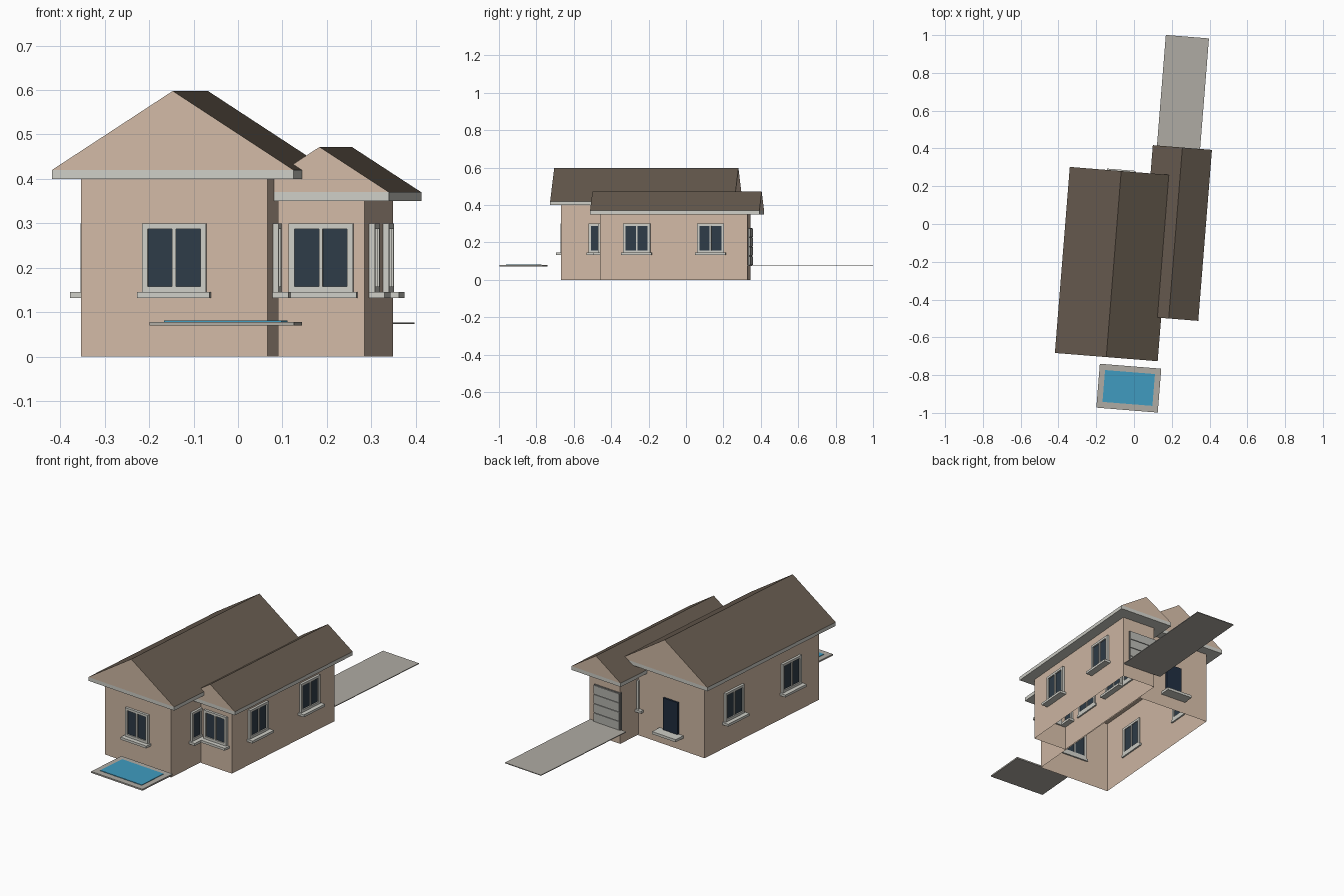
import bpy, bmesh, math
from mathutils import Matrix, Vector

if "Cube" in bpy.data.objects:
    bpy.data.objects.remove(bpy.data.objects["Cube"], do_unlink=True)


def material(name, r, g, b):
    m = bpy.data.materials.new(name)
    m.use_nodes = True
    m.diffuse_color = (r, g, b, 1)
    bsdf = next(n for n in m.node_tree.nodes if n.type == 'BSDF_PRINCIPLED')
    bsdf.inputs["Base Color"].default_value = (r, g, b, 1)
    return m


WALL = material("tan_wall", .64, .49, .38)
ROOF = material("brown_roof", .135, .105, .078)
TRIM = material("pale_trim", .62, .62, .57)
GLASS = material("dark_glass", .028, .045, .065)
PAVING = material("grey_paving", .43, .41, .37)
WATER = material("pool_water", .05, .33, .53)
DOOR = material("navy_door", .014, .026, .05)
GARAGE = material("garage_grey", .46, .46, .43)
GROOVE = material("groove_grey", .2, .2, .19)

# The whole plot is turned slightly about z
SITE = Matrix.Rotation(-.08, 4, 'Z')


def finish(name, bm, mats, place=Matrix()):
    bmesh.ops.recalc_face_normals(bm, faces=bm.faces)
    mesh = bpy.data.meshes.new(name)
    bm.to_mesh(mesh)
    bm.free()
    for m in mats:
        mesh.materials.append(m)
    ob = bpy.data.objects.new(name, mesh)
    ob.matrix_world = SITE @ place
    bpy.context.collection.objects.link(ob)
    return ob


def add_box(bm, x, y, z, index=0):
    """Box from (min, max) pairs; returns its faces."""
    size = Matrix.Diagonal((x[1] - x[0], y[1] - y[0], z[1] - z[0], 1))
    mid = Matrix.Translation((sum(x) / 2, sum(y) / 2, sum(z) / 2))
    verts = bmesh.ops.create_cube(bm, size=1, matrix=mid @ size)["verts"]
    faces = {f for v in verts for f in v.link_faces}
    for f in faces:
        f.material_index = index
    return faces


def box(name, x, y, z, mat):
    bm = bmesh.new()
    add_box(bm, x, y, z)
    return finish(name, bm, [mat])


def walls(name, x, y, top):
    """Wall shell, open underneath."""
    bm = bmesh.new()
    add_box(bm, x, y, (0, top))
    bm.normal_update()
    floor = [f for f in bm.faces if f.normal.z < -.5]
    bmesh.ops.delete(bm, geom=floor, context='FACES_ONLY')
    ob = finish(name, bm, [WALL])
    return ob


def gable_roof(name, x, y, eave, ridge):
    """Gable prism: brown slopes, wall-coloured ends, on a pale eave slab."""
    box(name + "_eave", x, y, (eave - .02, eave), TRIM)
    bm = bmesh.new()
    profile = [(x[0], eave), (x[1], eave), (sum(x) / 2, ridge)]
    face = bm.faces.new([bm.verts.new((px, y[0], pz)) for px, pz in profile])
    ext = bmesh.ops.extrude_face_region(bm, geom=[face])["geom"]
    moved = [g for g in ext if isinstance(g, bmesh.types.BMVert)]
    bmesh.ops.translate(bm, verts=moved, vec=(0, y[1] - y[0], 0))
    if not face.is_valid or sum(abs(f.normal.y) > .9 for f in bm.faces) < 1:
        bm.normal_update()
    bmesh.ops.recalc_face_normals(bm, faces=bm.faces)
    bm.normal_update()
    for f in bm.faces:
        f.material_index = 1 if f.normal.z > .2 else 0
    finish(name, bm, [WALL, ROOF])


def placed(x, y, turn):
    """Spot on a wall; local -y points outwards."""
    return Matrix.Translation((x, y, 0)) @ Matrix.Rotation(math.radians(turn), 4, 'Z')


def window(name, x, y, turn):
    bm = bmesh.new()
    half, low, high, rim = .0725, .145, .3, .013
    depth = (-.013, .008)
    for s in (-1, 1):
        add_box(bm, sorted((s * half, s * (half - rim))), depth, (low, high))
    for z in ((low, low + rim), (high - rim, high)):
        add_box(bm, (rim - half, half - rim), depth, z)
    add_box(bm, (-.004, .004), depth, (low + rim, high - rim))
    add_box(bm, (-.082, .082), (-.036, .008), (.132, .145))
    add_box(bm, (rim - half, half - rim), (-.006, .004), (low + rim, high - rim), 1)
    finish(name, bm, [TRIM, GLASS], placed(x, y, turn))


# Main wing and side wing: x range, y range, wall top, roof overhang, ridge
main_x, main_y = (-.301, .12), (-.661, .221)
side_x, side_y = (.125, .321), (-.436, .356)
walls("main_walls", main_x, main_y, .4)
walls("side_walls", side_x, side_y, .35)
gable_roof("main_roof", (-.363, .183), (-.714, .274), .42, .598)
gable_roof("side_roof", (.066, .38), (-.484, .424), .37, .472)

# Windows: one on each front, two at the quarter points of every long wall
for wing, wx, wy in (("main", main_x, main_y), ("side", side_x, side_y)):
    window(wing + "_front_window", sum(wx) / 2, wy[0], 0)
    for i, t in enumerate((.25, .75)):
        y = wy[0] + t * (wy[1] - wy[0])
        window(f"{wing}_left_window_{i + 1}", wx[1], y, 90)
        window(f"{wing}_right_window_{i + 1}", wx[0], y, -90)

# Back door and its step
door_x, back = sum(main_x) / 2, main_y[1]
box("back_door", (door_x - .047, door_x + .047), (back - .008, back + .01), (.075, .255), DOOR)
box("door_step", (door_x - .075, door_x + .075), (back - .01, back + .06), (.068, .082), TRIM)

# Garage door with horizontal panels
bm = bmesh.new()
gx, gy = .203, side_y[1]
add_box(bm, (gx - .083, gx + .083), (gy - .008, gy + .008), (.077, .277), 1)
for i in range(4):
    z = .079 + i * .05
    add_box(bm, (gx - .081, gx + .081), (gy, gy + .012), (z, z + .046))
finish("garage_door", bm, [GARAGE, GROOVE])

# Driveway and pool
box("driveway", (.088, .317), (gy, 1.011), (.073, .077), PAVING)
box("pool_rim", (-.121, .205), (-.985, -.752), (.07, .078), PAVING)
box("pool_water", (-.091, .174), (-.952, -.783), (.077, .081), WATER)
